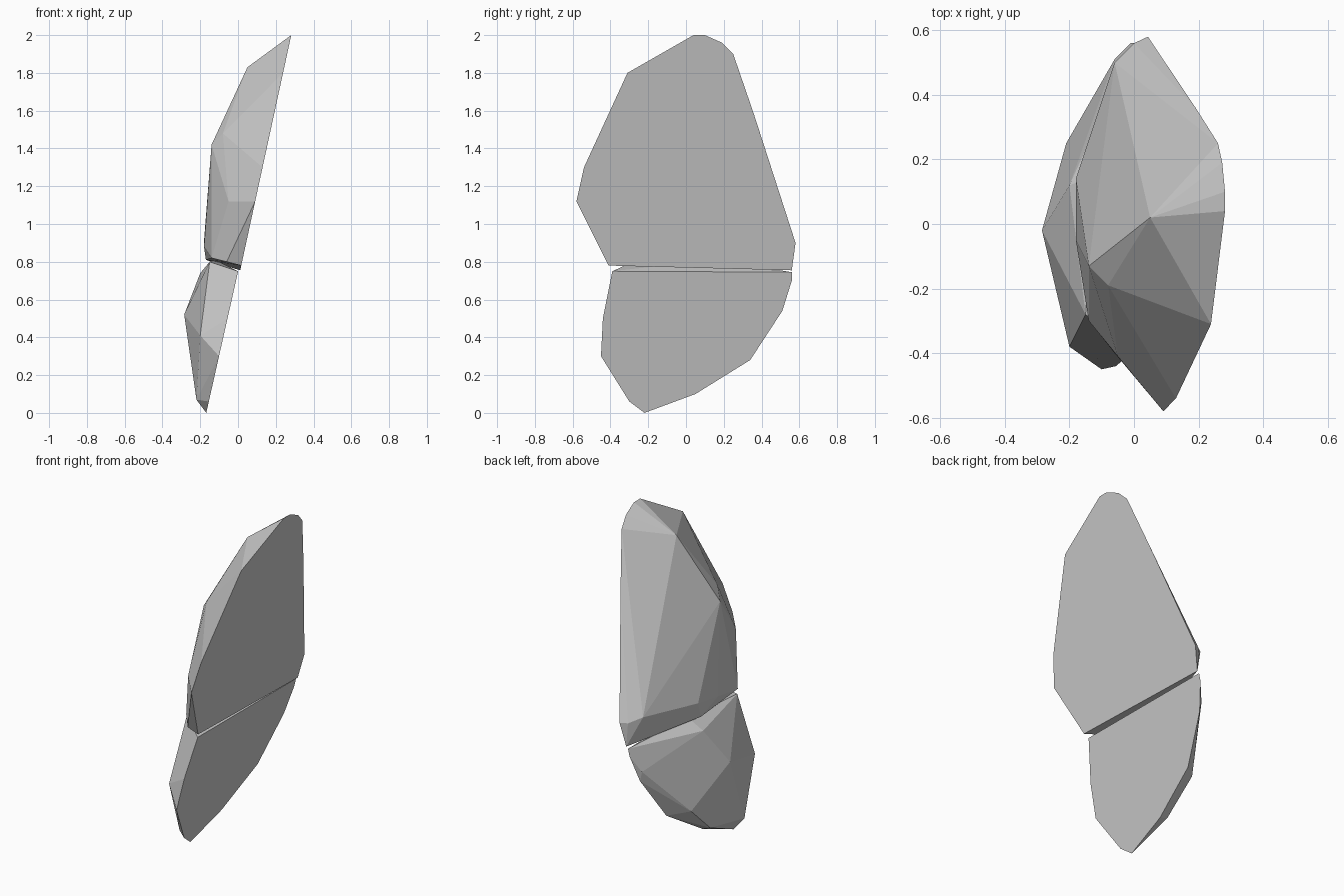
import bpy, bmesh, math


def chipped_stone(name, face_outline, face_x, back_points):
    """Faceted stone: a split flat face (+x side) hulled with rough back corners."""
    bm = bmesh.new()
    for y, z in face_outline:
        bm.verts.new((face_x(z), y, z))
    for p in back_points:
        bm.verts.new(p)
    res = bmesh.ops.convex_hull(bm, input=bm.verts[:])
    junk = {v for v in res["geom_interior"] + res["geom_unused"]
            if isinstance(v, bmesh.types.BMVert)}
    bmesh.ops.delete(bm, geom=list(junk), context='VERTS')
    # merge the nearly coplanar triangles of the split face
    bmesh.ops.dissolve_limit(bm, angle_limit=math.radians(2),
                             verts=bm.verts[:], edges=bm.edges[:])
    bmesh.ops.recalc_face_normals(bm, faces=bm.faces[:])
    mesh = bpy.data.meshes.new(name)
    bm.to_mesh(mesh)
    bm.free()
    obj = bpy.data.objects.new(name, mesh)
    bpy.context.collection.objects.link(obj)
    return obj


# Upper stone, tall slab leaning towards +x
chipped_stone(
    "upper_stone",
    [(-0.41, 0.78), (-0.45, 0.90), (-0.58, 1.12), (-0.54, 1.30), (-0.45, 1.50),
     (-0.31, 1.80), (0.04, 2.0), (0.10, 2.0), (0.19, 1.96), (0.25, 1.90),
     (0.36, 1.58), (0.58, 0.90), (0.56, 0.755)],
    lambda z: 0.015 + (z - 0.77) * 0.217,
    [(0.05, 0.02, 1.83), (-0.08, -0.19, 1.48), (-0.14, -0.13, 1.42),
     (-0.05, -0.41, 1.12), (-0.06, -0.40, 0.80), (-0.14, -0.30, 0.82),
     (-0.18, -0.05, 0.88), (-0.18, 0.14, 0.91), (-0.17, 0.10, 0.81),
     (-0.06, 0.50, 0.93), (0.0, 0.56, 0.90)])

# Lower stone, shorter foot under the crack
chipped_stone(
    "lower_stone",
    [(-0.39, 0.75), (-0.40, 0.61), (-0.44, 0.50), (-0.45, 0.30), (-0.30, 0.06),
     (-0.22, 0.0), (0.05, 0.10), (0.34, 0.28), (0.51, 0.54), (0.56, 0.70),
     (0.56, 0.745)],
    lambda z: -0.168 + z * 0.225,
    [(-0.285, -0.02, 0.52), (-0.20, -0.38, 0.41), (-0.22, -0.25, 0.07),
     (-0.21, 0.25, 0.30), (-0.20, 0.05, 0.12), (-0.06, 0.51, 0.60),
     (-0.20, 0.12, 0.74), (-0.15, -0.28, 0.80), (-0.12, 0.15, 0.81)])
